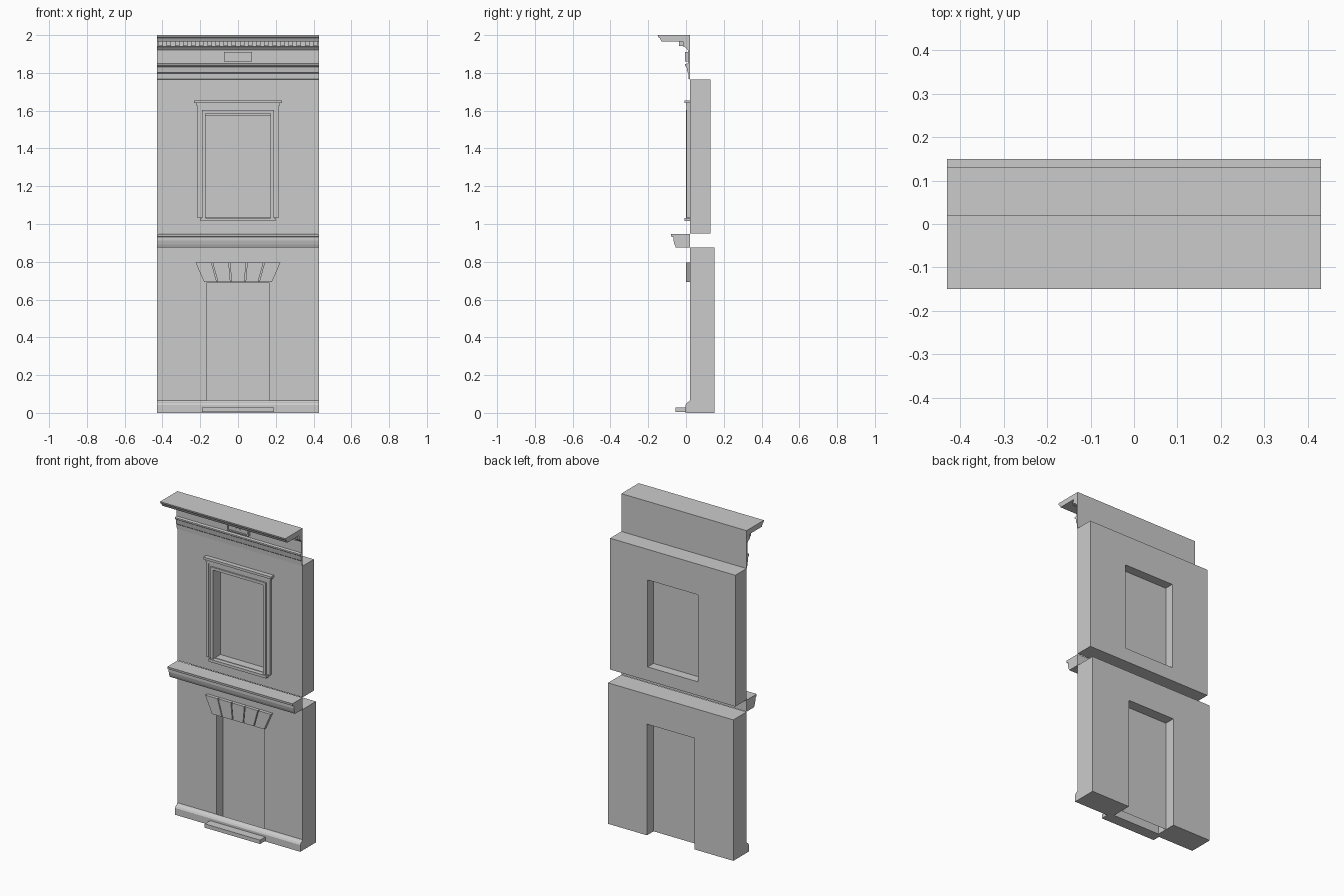
import bpy, bmesh

if "Cube" in bpy.data.objects:
    bpy.data.objects.remove(bpy.data.objects["Cube"])

W = 0.43  # half width of the facade


def finish(name, bm):
    bmesh.ops.recalc_face_normals(bm, faces=bm.faces)
    me = bpy.data.meshes.new(name)
    bm.to_mesh(me)
    bm.free()
    ob = bpy.data.objects.new(name, me)
    bpy.context.collection.objects.link(ob)
    return ob


def prism(name, pts, a, b, axis='y'):
    """Extrude an outline: (x, z) points along y, or (y, z) points along x."""
    bm = bmesh.new()
    pos = (lambda p, t: (p[0], t, p[1])) if axis == 'y' else (lambda p, t: (t, p[0], p[1]))
    f0 = [bm.verts.new(pos(p, a)) for p in pts]
    f1 = [bm.verts.new(pos(p, b)) for p in pts]
    bm.faces.new(f0)
    bm.faces.new(f1)
    n = len(pts)
    for i in range(n):
        j = (i + 1) % n
        bm.faces.new((f0[i], f0[j], f1[j], f1[i]))
    return finish(name, bm)


def rect(x0, x1, z0, z1):
    return [(x0, z0), (x1, z0), (x1, z1), (x0, z1)]


def box(name, x0, x1, y0, y1, z0, z1):
    return prism(name, rect(x0, x1, z0, z1), y0, y1)


def arch(name, xo, xi, z0, zi, zo, y0, y1):
    """Upside-down U: two legs and a head."""
    return prism(name, [(-xo, z0), (-xi, z0), (-xi, zi), (xi, zi),
                        (xi, z0), (xo, z0), (xo, zo), (-xo, zo)], y0, y1)


def frame(name, outer, inner, y0, y1):
    """Closed rectangular ring with thickness."""
    bm = bmesh.new()
    loops = [[bm.verts.new((x, y, z)) for x, z in rect(*r)]
             for r, y in ((outer, y0), (inner, y0), (inner, y1), (outer, y1))]
    for k in range(4):
        p, q = loops[k], loops[(k + 1) % 4]
        for i in range(4):
            j = (i + 1) % 4
            bm.faces.new((p[i], p[j], q[j], q[i]))
    return finish(name, bm)


def pane(name, x0, x1, y, z0, z1):
    bm = bmesh.new()
    bm.faces.new([bm.verts.new((x, y, z)) for x, z in rect(x0, x1, z0, z1)])
    return finish(name, bm)


# Walls with openings, and the recessed panels
arch("lower_wall", W, 0.163, 0, 0.69, 0.875, 0.02, 0.15)
pane("door_panel", -0.163, 0.163, 0.085, 0, 0.69)
frame("upper_wall", (-W, W, 0.95, 1.765), (-0.172, 0.172, 1.035, 1.575), 0.02, 0.13)
pane("window_panel", -0.172, 0.172, 0.073, 1.035, 1.575)

# Plinth and doorstep
prism("plinth", [(0.02, 0), (-0.003, 0), (-0.003, 0.042), (0.003, 0.052),
                 (0.013, 0.058), (0.02, 0.066)], -W, W, 'x')
box("doorstep", -0.19, 0.19, -0.055, -0.003, 0.004, 0.028)

# Fanned lintel stones over the door, narrow gaps between
top = [-0.228, -0.138, -0.046, 0.046, 0.138, 0.228]
bot = [-0.182, -0.109, -0.037, 0.037, 0.109, 0.182]
g = 0.003
for i in range(5):
    prism(f"lintel_stone_{i}", [(bot[i] + g, 0.692), (bot[i + 1] - g, 0.692),
                                (top[i + 1] - g, 0.797), (top[i] + g, 0.797)], 0.0, 0.02)
prism("lintel_backing", [(bot[0] + g, 0.692), (bot[5] - g, 0.692),
                         (top[5] - g, 0.797), (top[0] + g, 0.797)], 0.012, 0.02)

# Belt course between the storeys
prism("belt_course", [(0.02, 0.948), (-0.08, 0.948), (-0.078, 0.934), (-0.066, 0.93),
                      (-0.066, 0.912), (-0.061, 0.892), (-0.054, 0.876), (0.02, 0.876)],
      -W, W, 'x')

# Window surround: stepped casing, sill and head moulding
arch("casing_outer", 0.217, 0.205, 1.035, 1.618, 1.63, 0.003, 0.02)
arch("casing_middle", 0.205, 0.19, 1.035, 1.603, 1.618, 0.008, 0.02)
arch("casing_inner", 0.19, 0.173, 1.03, 1.586, 1.603, 0.0, 0.02)
box("window_sill", -0.198, 0.198, -0.007, 0.02, 1.015, 1.032)
box("window_head_lower", -0.222, 0.222, 0.0, 0.02, 1.628, 1.64)
box("window_head_cap", -0.232, 0.232, -0.008, 0.02, 1.64, 1.655)

# Crowning cornice with frieze and lower moulding in one profile
prism("cornice", [(0.02, 2.0), (-0.15, 2.0), (-0.148, 1.99), (-0.137, 1.982),
                  (-0.13, 1.967), (-0.016, 1.967), (-0.016, 1.94), (-0.002, 1.935),
                  (0.007, 1.924), (0.01, 1.92), (0.01, 1.85), (-0.006, 1.847),
                  (-0.006, 1.838), (0.003, 1.832), (0.008, 1.802), (0.012, 1.798),
                  (0.014, 1.768), (0.02, 1.765)], -W, W, 'x')

# Row of dentils
n = 20
for i in range(n):
    x = -W + (i + 0.5) * 2 * W / n
    box(f"dentil_{i}", x - 0.012, x + 0.012, -0.038, -0.016, 1.943, 1.967)

# Frieze plaque with raised border and small diamond
box("plaque", -0.07, 0.07, 0.003, 0.01, 1.864, 1.908)
frame("plaque_border", (-0.074, 0.074, 1.861, 1.911), (-0.066, 0.066, 1.868, 1.904), -0.004, 0.01)
prism("plaque_diamond", [(-0.018, 1.886), (0, 1.876), (0.018, 1.886), (0, 1.896)], -0.002, 0.003)
